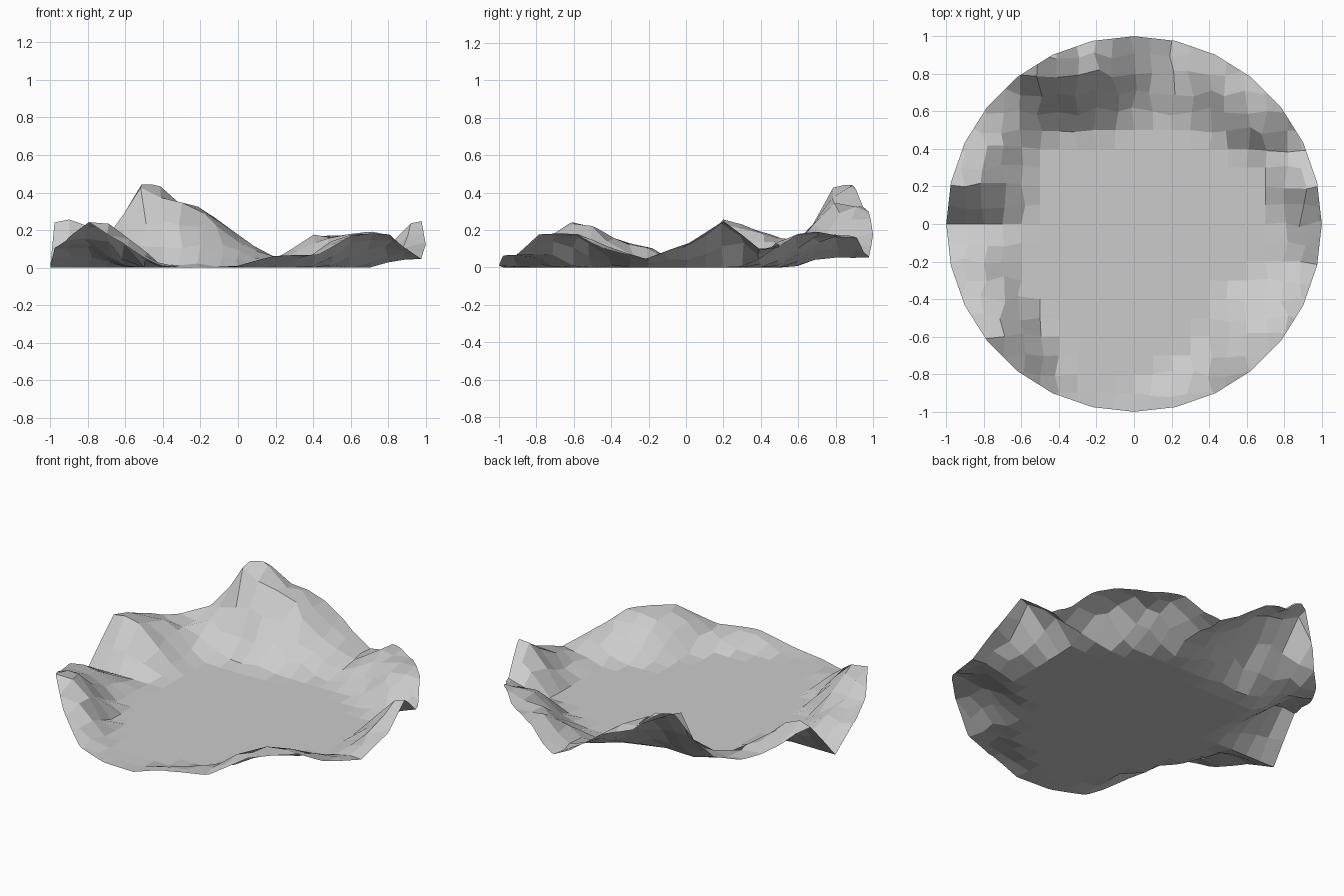
import bpy, bmesh, math, random
from mathutils import Vector

if "Cube" in bpy.data.objects:
    bpy.data.objects.remove(bpy.data.objects["Cube"])

random.seed(7)
SIDES = 28
STEP = 2 * math.pi / SIDES
TOP = .465

# Ridge height at each rim corner, counter-clockwise from +x
RIM = [.12, .245, .06, .19, .165, .17, .04, .17, .32, .33, .18, .13, .18, .265,
       .00, .11, .15, .24, .14, .01, .00, .01, .07, .07, .18, .185, .10, .045]
# Radius where the flat floor ends, same order
FLOOR = [.75, .74, .74, .63, .59, .58, .54, .49, .48, .48, .58, .62, .55, .52,
         .54, .58, .63, .67, .72, .82, .90, .86, .77, .74, .66, .58, .67, .74]
# Extra knolls: x, y, height, spread
KNOLLS = [(-.50, .84, .21, .085), (-.80, -.56, .02, .10)]


def around(table, angle):
    k = (angle / STEP) % SIDES
    i = int(k) % SIDES
    f = k - int(k)
    return table[i] * (1 - f) + table[(i + 1) % SIDES] * f


def height(x, y):
    r, a = math.hypot(x, y), math.atan2(y, x)
    start = around(FLOOR, a)
    t = min(max((r - start) / (max(.9, start + .1) - start), 0), 1)
    ridge = around(RIM, a)
    for kx, ky, h, s in KNOLLS:
        ridge += h * math.exp(-((x - kx) ** 2 + (y - ky) ** 2) / (2 * s * s))
    return ridge * t * t * (3 - 2 * t)


# Grid sheet displaced into hills
bm = bmesh.new()
bmesh.ops.create_grid(bm, x_segments=22, y_segments=22, size=1.1)
for v in bm.verts:
    h = height(v.co.x, v.co.y)
    if h > .01:
        v.co.x += random.uniform(-.022, .022)
        v.co.y += random.uniform(-.022, .022)
        h = height(v.co.x, v.co.y) * random.uniform(.93, 1.08)
    v.co.z = min(max(h, 0), TOP)

# Trim to a 28-sided disc
for i in range(SIDES):
    a = (i + .5) * STEP
    n = Vector((math.cos(a), math.sin(a), 0))
    bmesh.ops.bisect_plane(bm, geom=bm.verts[:] + bm.edges[:] + bm.faces[:],
                           plane_co=n * math.cos(STEP / 2), plane_no=n,
                           clear_outer=True)
low = min(v.co.z for v in bm.verts)
for v in bm.verts:
    v.co.z -= low
bmesh.ops.recalc_face_normals(bm, faces=bm.faces[:])
if sum(f.normal.z for f in bm.faces) < 0:
    bmesh.ops.reverse_faces(bm, faces=bm.faces[:])

mesh = bpy.data.meshes.new("mountain_terrain")
bm.to_mesh(mesh)
bm.free()
bpy.context.collection.objects.link(bpy.data.objects.new("mountain_terrain", mesh))
